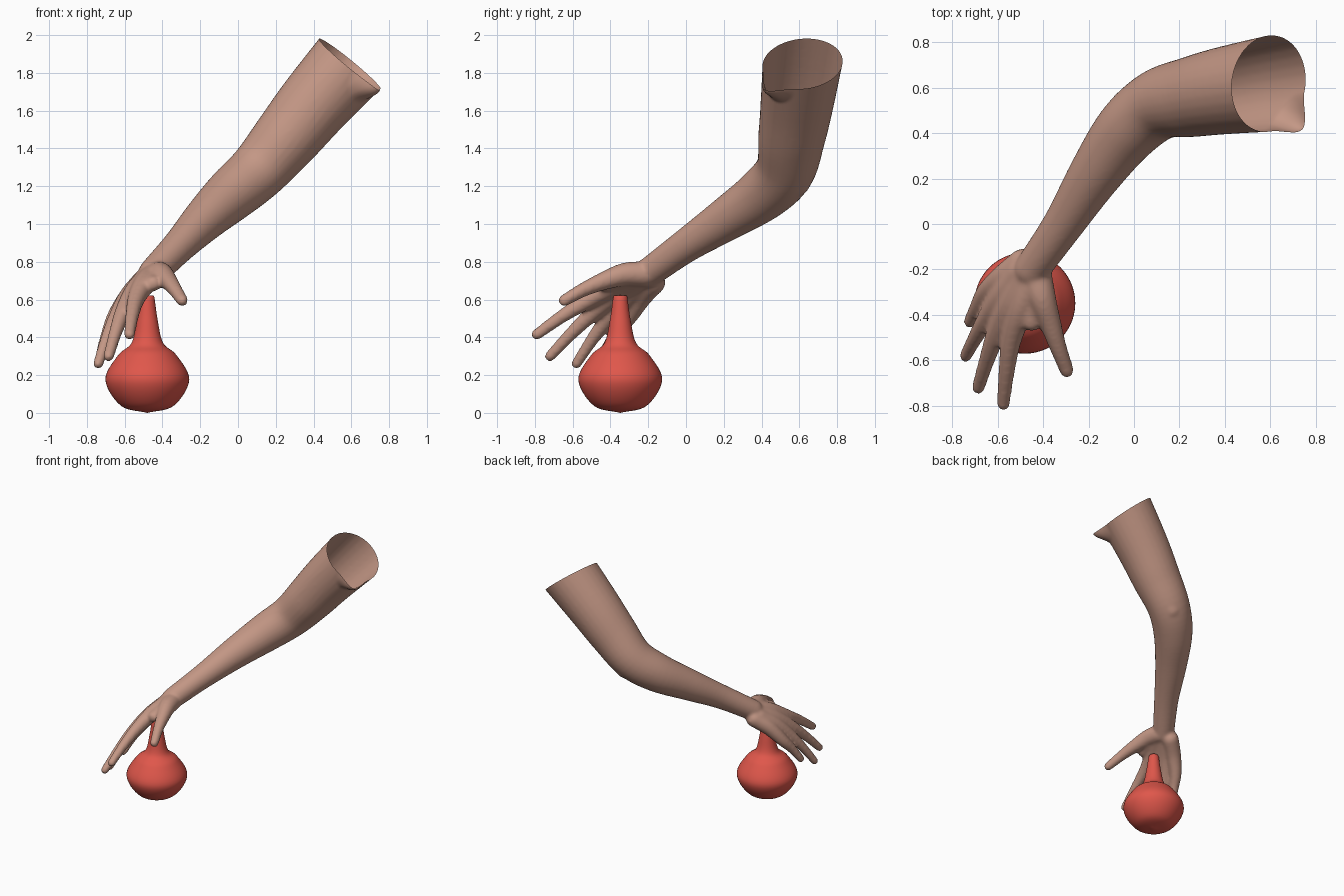
import bpy, bmesh, math
from mathutils import Vector

if "Cube" in bpy.data.objects:
    bpy.data.objects.remove(bpy.data.objects["Cube"])

def material(name, rgb):
    m = bpy.data.materials.new(name)
    m.diffuse_color = (*rgb, 1)
    m.use_nodes = True
    m.node_tree.nodes["Principled BSDF"].inputs["Base Color"].default_value = m.diffuse_color
    return m

skin = material("skin", (0.55, 0.31, 0.235))
red = material("bulb red", (0.74, 0.095, 0.07))

def resample(pts, steps=6):
    # Catmull-Rom through points of any size
    P = [Vector(p) for p in pts]
    P = [2 * P[0] - P[1]] + P + [2 * P[-1] - P[-2]]
    out = []
    for a, b, c, d in zip(P, P[1:], P[2:], P[3:]):
        for s in range(steps):
            t = s / steps
            out.append(b + 0.5 * ((c - a) * t + (2 * a - 5 * b + 4 * c - d) * t * t
                                  + (3 * b - a - 3 * c + d) * t ** 3))
    return out + [P[-2]]

def tube(bm, pts, sides=28):
    # round-ended tube through (x, y, z, radius) points
    path = resample(pts)
    centres = [p.to_3d() for p in path]
    n = len(path)
    tang = [(centres[min(i + 1, n - 1)] - centres[max(i - 1, 0)]).normalized() for i in range(n)]
    rings = [(centres[i], tang[i], path[i].w) for i in range(n)]
    angs = [math.pi / 2 * k / 5 for k in range(1, 5)]
    cap = lambda i, s: [(centres[i] + s * tang[i] * path[i].w * math.sin(a), tang[i],
                         path[i].w * math.cos(a)) for a in angs]
    side = tang[0].orthogonal().normalized()
    loops = []
    for c, t, r in cap(0, -1)[::-1] + rings + cap(-1, 1):
        side = (side - t * side.dot(t)).normalized()
        up = t.cross(side)
        turn = [2 * math.pi * k / sides for k in range(sides)]
        loops.append([bm.verts.new(c + r * (side * math.cos(a) + up * math.sin(a))) for a in turn])
    for p, q in zip(loops, loops[1:]):
        for k in range(sides):
            j = (k + 1) % sides
            bm.faces.new((p[k], p[j], q[j], q[k]))
    bm.faces.new(loops[0][::-1])
    bm.faces.new(loops[-1])

def finger(bm, wrist, knuckle, tip, r):
    # palm bone plus finger, slightly arched, thinning to the tip
    w, k, t = Vector(wrist), Vector(knuckle), Vector(tip)
    arch = Vector((-0.005, 0, 0.015))
    path = [(w, 1.4), ((w + k) / 2 + arch, 1.27), (k, 1.0), ((k + t) / 2 + arch / 2, 0.78), (t, 0.64)]
    tube(bm, [(*p, r * f) for p, f in path])

def make_object(name, bm, mat):
    me = bpy.data.meshes.new(name)
    bm.to_mesh(me)
    bm.free()
    me.materials.append(mat)
    me.polygons.foreach_set("use_smooth", [True] * len(me.polygons))
    ob = bpy.data.objects.new(name, me)
    bpy.context.collection.objects.link(ob)
    return ob

# Upper arm, forearm and wrist, then the elbow point
bm = bmesh.new()
tube(bm, [(0.70, 0.63, 1.97, .22), (0.42, 0.59, 1.655, .195), (0.26, 0.56, 1.46, .178),
          (0.11, 0.525, 1.285, .157), (-0.03, 0.41, 1.16, .143), (-0.17, 0.22, 1.03, .117),
          (-0.31, 0.0, 0.885, .09), (-0.45, -0.2, 0.74, .078)])
tube(bm, [(0.17, 0.585, 1.27, .085), (0.13, 0.58, 1.225, .08)])

# Index, middle, ring, little finger and thumb
finger(bm, (-0.44, -0.22, 0.735), (-0.54, -0.51, 0.60), (-0.575, -0.79, 0.415), .046)
finger(bm, (-0.47, -0.22, 0.72), (-0.605, -0.48, 0.54), (-0.685, -0.72, 0.30), .045)
finger(bm, (-0.50, -0.21, 0.70), (-0.65, -0.42, 0.49), (-0.74, -0.58, 0.26), .043)
finger(bm, (-0.49, -0.17, 0.69), (-0.65, -0.30, 0.51), (-0.722, -0.43, 0.33), .044)
finger(bm, (-0.43, -0.22, 0.735), (-0.37, -0.43, 0.70), (-0.295, -0.645, 0.595), .049)

# Web between thumb and index
tube(bm, [(-0.44, -0.33, 0.71, .05), (-0.45, -0.43, 0.685, .042)])
arm = make_object("arm", bm, skin)

# Fuse into one smooth skin
bpy.context.view_layer.objects.active = arm
arm.select_set(True)
mod = arm.modifiers.new("fuse", 'REMESH')
mod.mode = 'VOXEL'
mod.voxel_size = 0.011
bpy.ops.object.modifier_apply(modifier="fuse")
mod = arm.modifiers.new("soften", 'SMOOTH')
mod.factor = 0.5
mod.iterations = 8
bpy.ops.object.modifier_apply(modifier="soften")

# Cut the shoulder open and flare the underarm corner
bm = bmesh.new()
bm.from_mesh(arm.data)
bmesh.ops.bisect_plane(bm, geom=bm.verts[:] + bm.edges[:] + bm.faces[:], dist=1e-5,
                       plane_co=(0.59, 0.62, 1.85), plane_no=(0.63, -0.09, 0.77), clear_outer=True)
corner = Vector((0.70, 0.46, 1.74))
for v in bm.verts:
    f = max(0, 1 - (v.co - corner).length / 0.13)
    v.co += Vector((0.045, -0.05, -0.035)) * f * f * (3 - 2 * f)
bm.to_mesh(arm.data)
bm.free()
arm.data.polygons.foreach_set("use_smooth", [True] * len(arm.data.polygons))

# Round bulb with a tapering neck
profile = [(0, 0), (0.14, 0.038), (0.222, 0.175), (0.155, 0.305), (0.084, 0.37),
           (0.055, 0.49), (0.038, 0.61)]
curve = [(max(p.x, 0), p.z) for p in resample([(r, 0, z) for r, z in profile], 7)]
curve += [(0.033, 0.621), (0, 0.623)]
axis = Vector((-0.48, -0.348, 0))
bm = bmesh.new()
vs = [bm.verts.new(axis + Vector((r, 0, max(z, 0)))) for r, z in curve]
es = [bm.edges.new(pair) for pair in zip(vs, vs[1:])]
bmesh.ops.spin(bm, geom=vs + es, cent=axis, axis=(0, 0, 1), angle=2 * math.pi, steps=56)
bmesh.ops.remove_doubles(bm, verts=bm.verts, dist=1e-4)
bmesh.ops.recalc_face_normals(bm, faces=bm.faces)
make_object("bulb", bm, red)
